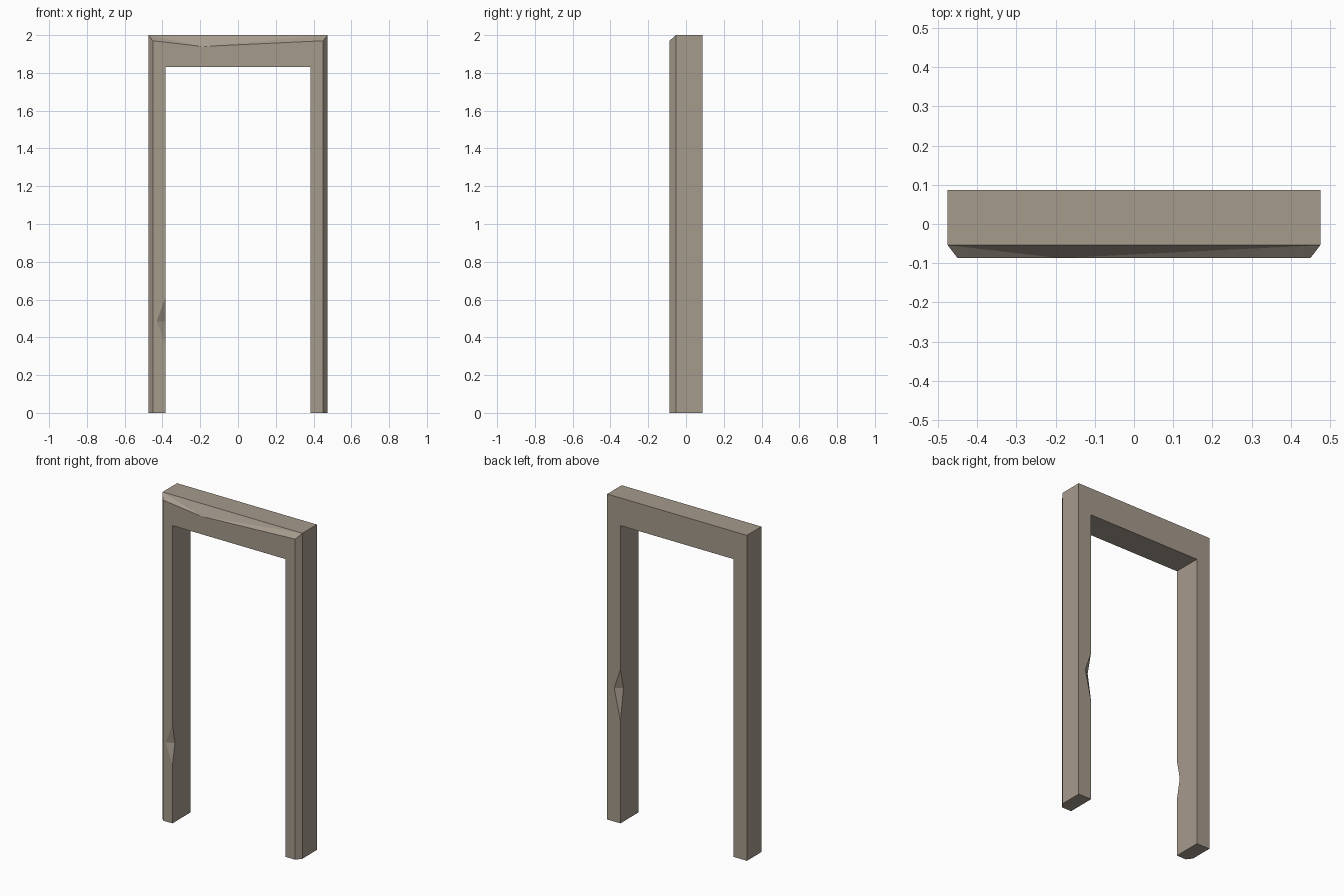
import bpy, bmesh

if "Cube" in bpy.data.objects:
    bpy.data.objects.remove(bpy.data.objects["Cube"])

# Main dimensions
XO, XF, XI = 0.475, 0.45, 0.385        # outer side, front face edge, opening
YF, YM, YB = -0.087, -0.054, 0.087     # front face, bevel start, back face
TOP, ZF, ZI = 2.0, 1.97, 1.83          # top, front bevel height, lintel underside

stone = bpy.data.materials.new("worn_stone")
stone.diffuse_color = (0.38, 0.325, 0.265, 1)
stone.use_nodes = True
stone.node_tree.nodes["Principled BSDF"].inputs["Base Color"].default_value = stone.diffuse_color


def chip(side, y, into, z_low, z_mid, z_high, wide, deep):
    """Four corners of a notch on an inner leg edge."""
    x = side * XI
    return {"low": (x, y, z_low), "high": (x, y, z_high),
            "face": (x + side * wide, y, z_mid), "jamb": (x, y + into * deep, z_mid)}


def path(c, key):
    return [c["low"], c[key], c["high"]]


front_chip = chip(-1, YF, 1, 0.36, 0.485, 0.61, 0.045, 0.025)
back_chip = chip(1, YB, -1, 0.63, 0.82, 0.945, 0.042, 0.03)

bm = bmesh.new()


def face(*pts):
    bm.faces.new([bm.verts.new(p) for p in pts])


# Front face, with the worn dip in its top edge
dip = (-0.19, YF, 1.94)
face((-XF, YF, 0), (-XI, YF, 0), *path(front_chip, "face"), (-XI, YF, ZI), (XI, YF, ZI),
     (XI, YF, 0), (XF, YF, 0), (XF, YF, ZF), dip, (-XF, YF, ZF))
# Back face
face((-XO, YB, 0), (-XI, YB, 0), (-XI, YB, ZI), (XI, YB, ZI),
     *reversed(path(back_chip, "face")), (XI, YB, 0), (XO, YB, 0), (XO, YB, TOP), (-XO, YB, TOP))
# Opening sides and lintel underside
face((-XI, YF, 0), *path(front_chip, "jamb"), (-XI, YF, ZI), (-XI, YB, ZI), (-XI, YB, 0))
face((XI, YB, 0), *path(back_chip, "jamb"), (XI, YB, ZI), (XI, YF, ZI), (XI, YF, 0))
face((-XI, YF, ZI), (XI, YF, ZI), (XI, YB, ZI), (-XI, YB, ZI))
# Chip facets
for c in (front_chip, back_chip):
    for end in ("low", "high"):
        face(c[end], c["face"], c["jamb"])
# Outer sides, side bevels and feet
for s in (-1, 1):
    face((s*XO, YM, 0), (s*XO, YB, 0), (s*XO, YB, TOP), (s*XO, YM, TOP))
    face((s*XF, YF, 0), (s*XO, YM, 0), (s*XO, YM, TOP), (s*XF, YF, ZF))
    face((s*XI, YF, 0), (s*XF, YF, 0), (s*XO, YM, 0), (s*XO, YB, 0), (s*XI, YB, 0))
# Top and worn top bevel
face((-XO, YM, TOP), (XO, YM, TOP), (XO, YB, TOP), (-XO, YB, TOP))
face((-XO, YM, TOP), (-XF, YF, ZF), dip)
face((-XO, YM, TOP), dip, (XO, YM, TOP))
face((XO, YM, TOP), dip, (XF, YF, ZF))

bmesh.ops.remove_doubles(bm, verts=bm.verts[:], dist=1e-5)
bmesh.ops.recalc_face_normals(bm, faces=bm.faces[:])
mesh = bpy.data.meshes.new("door_frame")
bm.to_mesh(mesh)
bm.free()
mesh.materials.append(stone)
bpy.context.collection.objects.link(bpy.data.objects.new("door_frame", mesh))
